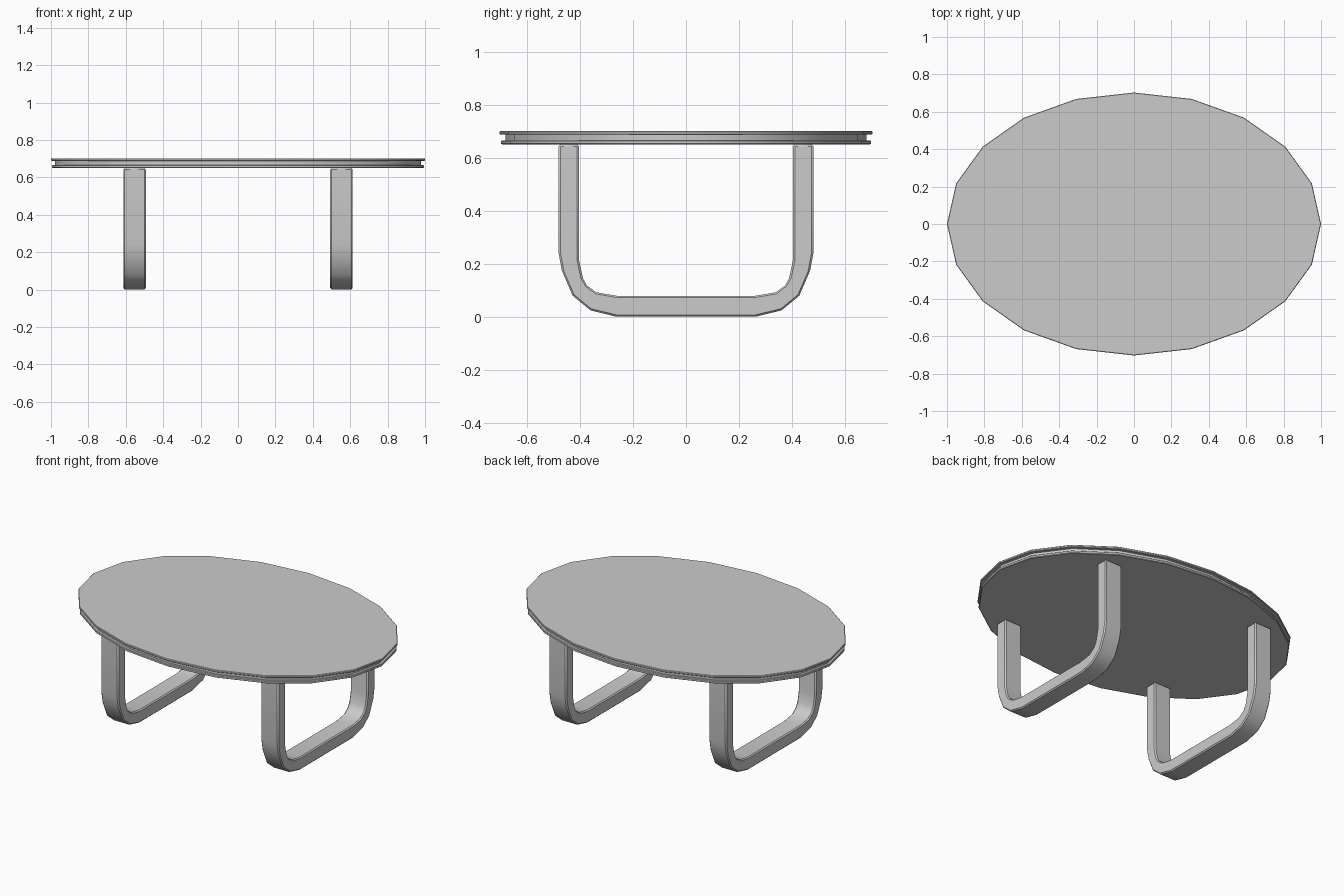
import bpy, bmesh, math

if "Cube" in bpy.data.objects:
    bpy.data.objects.remove(bpy.data.objects["Cube"])

def finish(bm, name):
    bmesh.ops.recalc_face_normals(bm, faces=bm.faces)
    me = bpy.data.meshes.new(name)
    bm.to_mesh(me)
    bm.free()
    ob = bpy.data.objects.new(name, me)
    bpy.context.collection.objects.link(ob)
    bpy.ops.object.select_all(action='DESELECT')
    bpy.context.view_layer.objects.active = ob
    ob.select_set(True)
    bpy.ops.object.shade_smooth_by_angle(angle=math.radians(30))
    return ob

# Oval tabletop: 20-sided rings following a grooved edge profile (inset, z)
SIDES = 20
profile = [(0.010, 0.650), (0.006, 0.653), (0.006, 0.663), (0.009, 0.666),
           (0.022, 0.666), (0.022, 0.687), (0.004, 0.687),
           (0.000, 0.690), (0.000, 0.698), (0.003, 0.701)]
bm = bmesh.new()
rings = []
for inset, z in profile:
    rings.append([bm.verts.new(((1 - inset) * math.cos(2 * math.pi * i / SIDES),
                                (0.703 - inset) * math.sin(2 * math.pi * i / SIDES), z))
                  for i in range(SIDES)])
for a, b in zip(rings, rings[1:]):
    for i in range(SIDES):
        j = (i + 1) % SIDES
        bm.faces.new((a[i], a[j], b[j], b[i]))
bm.faces.new(rings[0])
bm.faces.new(rings[-1])
finish(bm, "tabletop")

# U-shaped legs: paired outer and inner outline points (y, z), mirrored across y
outer = [(0.481, 0.650), (0.481, 0.245), (0.468, 0.175), (0.427, 0.080), (0.360, 0.025), (0.262, 0.001)]
inner = [(0.403, 0.650), (0.403, 0.213), (0.385, 0.140), (0.343, 0.097), (0.340, 0.095), (0.262, 0.080)]
inner[2:5] = [(0.388, 0.145), (0.374, 0.119), (0.338, 0.093)]
outer += [(-y, z) for y, z in reversed(outer)]
inner += [(-y, z) for y, z in reversed(inner)]

def u_leg(name, x, width=0.12):
    bm = bmesh.new()
    sections = []
    for o, i in zip(outer, inner):
        sections.append([bm.verts.new((x + s * width / 2, *p))
                         for s, p in ((-1, o), (1, o), (1, i), (-1, i))])
    for a, b in zip(sections, sections[1:]):
        for k in range(4):
            m = (k + 1) % 4
            bm.faces.new((a[k], a[m], b[m], b[k]))
    bm.faces.new(sections[0])
    bm.faces.new(sections[-1])
    ob = finish(bm, name)
    # Chamfer only the long edges and end caps
    bev = ob.modifiers.new("edge_bevel", 'BEVEL')
    bev.width = 0.007
    bev.segments = 1
    bev.limit_method = 'ANGLE'
    bev.angle_limit = math.radians(60)

u_leg("left_leg", -0.553)
u_leg("right_leg", 0.553)
